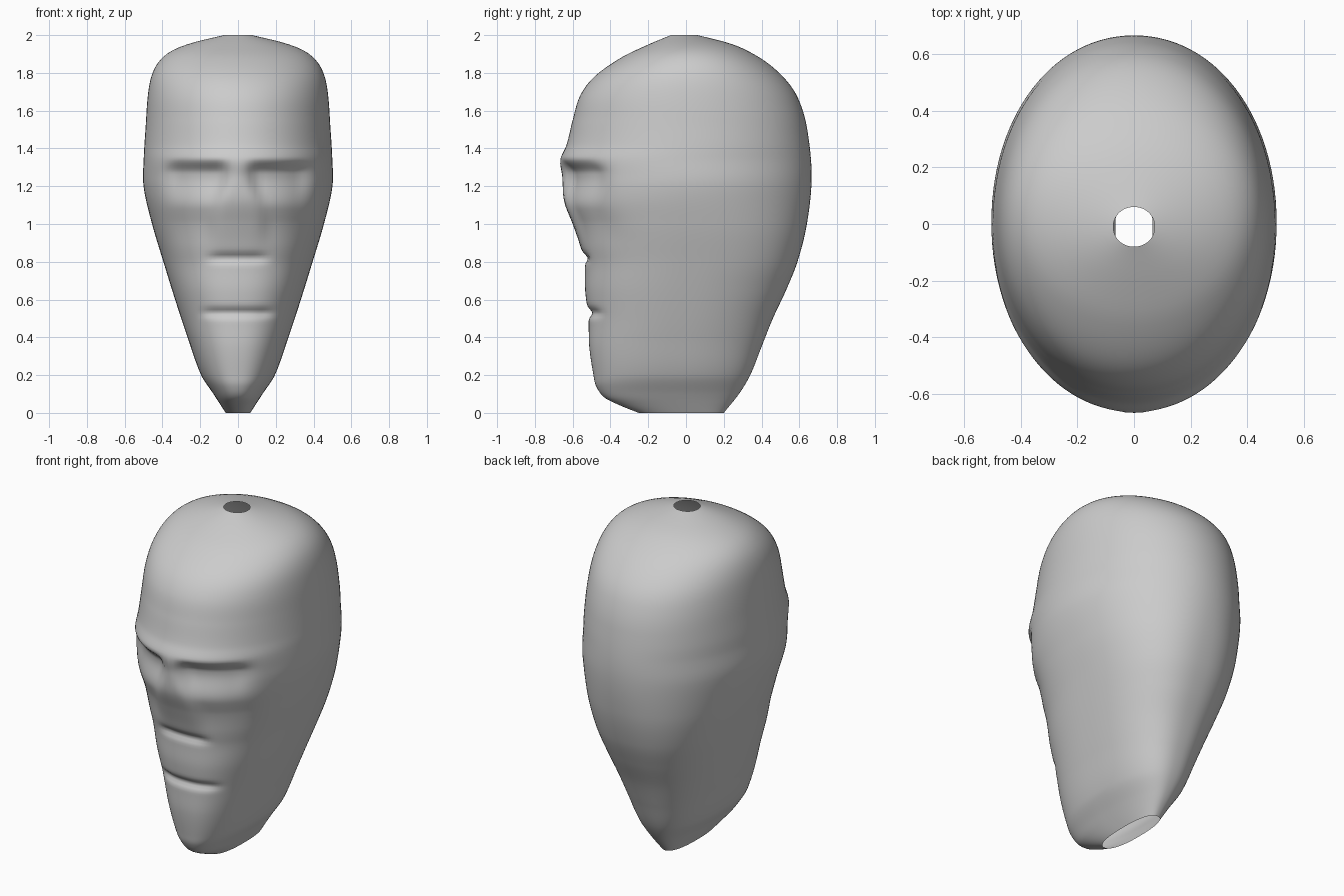
import bpy, bmesh
from math import sin, cos, pi, exp

if "Cube" in bpy.data.objects:
    bpy.data.objects.remove(bpy.data.objects["Cube"])

# Height profiles: (z, value)
WIDTH = [(0, .065), (.1, .13), (.2, .195), (.4, .267), (.6, .333), (.8, .395), (1, .455),
         (1.2, .5), (1.35, .499), (1.5, .49), (1.7, .475), (1.8, .452), (1.87, .41),
         (1.92, .345), (1.96, .24), (2, .073)]
FRONT = [(0, -.25), (.04, -.35), (.08, -.43), (.14, -.475), (.2, -.49), (.35, -.512),
         (.5, -.517), (.65, -.534), (.8, -.538), (.9, -.565), (1, -.6), (1.12, -.645),
         (1.25, -.655), (1.34, -.665), (1.42, -.632), (1.55, -.6), (1.68, -.56),
         (1.78, -.485), (1.88, -.345), (1.95, -.2), (2, -.08)]
BACK = [(0, .2), (.1, .28), (.2, .34), (.35, .4), (.5, .46), (.65, .53), (.8, .59), (1, .64),
        (1.25, .665), (1.5, .642), (1.65, .6), (1.75, .54), (1.85, .435), (1.92, .32),
        (1.96, .22), (2, .06)]


def curve(pts, z):
    """Smooth Hermite interpolation through the profile points."""
    n = len(pts)
    i = 0
    while i < n - 2 and z > pts[i + 1][0]:
        i += 1

    def slope(k):
        a, b = pts[max(k - 1, 0)], pts[min(k + 1, n - 1)]
        return (b[1] - a[1]) / (b[0] - a[0])
    (z0, v0), (z1, v1) = pts[i], pts[i + 1]
    h = z1 - z0
    t = (z - z0) / h
    return ((2*t**3 - 3*t*t + 1) * v0 + (t**3 - 2*t*t + t) * h * slope(i)
            + (3*t*t - 2*t**3) * v1 + (t**3 - t*t) * h * slope(i + 1))


def smooth(a, b, v):
    t = min(1, max(0, (v - a) / (b - a)))
    return t * t * (3 - 2 * t)


def face_depth(x, z):
    """How far the face is pushed back for sockets, nose sides, nose base and mouth."""
    x = abs(x)
    nose = .02 + .07 * smooth(1.28, 1.0, z)
    side = smooth(nose, nose + .09, x) * (1 - smooth(.3, .43, x))
    socket = smooth(1.355, 1.27, z) * (.022 + .033 * smooth(1.08, 1.25, z)) * smooth(.82, 1.02, z)
    d = side * socket
    d += .022 * exp(-((z - .82) / .024) ** 2) * (1 - smooth(.08, .2, x))
    d += .024 * exp(-((z - .53) / .024) ** 2) * (1 - smooth(.12, .23, x))
    return d


def spow(v, p):
    return (1 if v >= 0 else -1) * abs(v) ** p


# Head: stacked oval rings, open at crown and neck
ROWS, SEGS = 150, 112
bm = bmesh.new()
rings = []
for r in range(ROWS + 1):
    t = r / ROWS
    z = 2 * (t + .035 * sin(2 * pi * t) * (-1 if t < .5 else 1))
    z = min(2, max(0, z)) if 0 < r < ROWS else 2 * t
    w, f, b = curve(WIDTH, z), curve(FRONT, z), curve(BACK, z)
    mid, half = (f + b) / 2, (b - f) / 2
    p = 2 / (2.4 - .35 * smooth(.7, 1.3, z))
    ring = []
    for s in range(SEGS):
        a = 2 * pi * s / SEGS
        x = w * spow(sin(a), p)
        y = mid - half * spow(cos(a), p)
        if cos(a) > 0:
            y += face_depth(x, z) * smooth(0, .4, cos(a))
        ring.append(bm.verts.new((x, y, z)))
    rings.append(ring)
for lo, hi in zip(rings, rings[1:]):
    for s in range(SEGS):
        k = (s + 1) % SEGS
        bm.faces.new((lo[s], lo[k], hi[k], hi[s])).smooth = True
bmesh.ops.recalc_face_normals(bm, faces=bm.faces)
mesh = bpy.data.meshes.new("head")
bm.to_mesh(mesh)
bm.free()
head = bpy.data.objects.new("head", mesh)
bpy.context.collection.objects.link(head)
